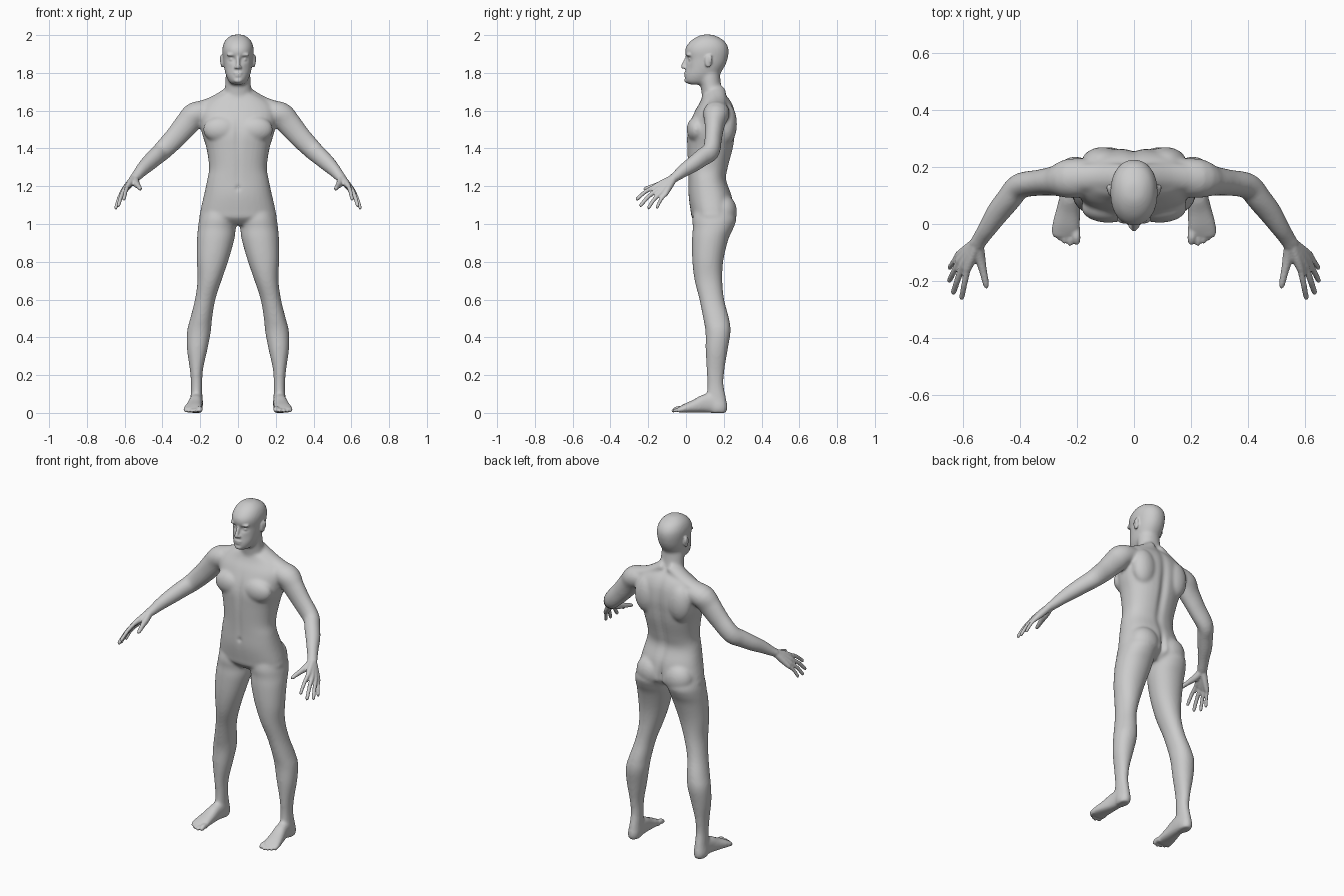
import bpy, bmesh, math
from mathutils import Vector, Matrix


def spline(rows, k=4):
    """Catmull-Rom interpolation of rows of numbers."""
    out = []
    for i in range(len(rows) - 1):
        a, b, c, d = (rows[max(i - 1, 0)], rows[i], rows[i + 1], rows[min(i + 2, len(rows) - 1)])
        for j in range(k):
            t = j / k
            out.append([0.5 * (2 * q + (r - p) * t + (2 * p - 5 * q + 4 * r - s) * t * t
                               + (3 * q - p - 3 * r + s) * t ** 3) for p, q, r, s in zip(a, b, c, d)])
    return out + [list(rows[-1])]


def loft(bm, rings, power=2.0, n=32):
    """Skin superellipse rings given as (centre, u, v)."""
    e, loops = 2 / power, []
    for cen, u, v in rings:
        loop = []
        for i in range(n):
            a = 2 * math.pi * i / n
            c, s = math.cos(a), math.sin(a)
            loop.append(bm.verts.new(cen + u * math.copysign(abs(c) ** e, c)
                                     + v * math.copysign(abs(s) ** e, s)))
        loops.append(loop)
    for p, q in zip(loops, loops[1:]):
        for i in range(n):
            j = (i + 1) % n
            bm.faces.new((p[i], p[j], q[j], q[i]))
    bm.faces.new(loops[0][::-1])
    bm.faces.new(loops[-1])


def column(bm, rows, power=2.0):
    """Upright loft: rows of z, centre x, half width, front y, back y."""
    loft(bm, [(Vector((x, (f + b) / 2, z)), Vector((max(w, .002), 0, 0)), Vector((0, max(b - f, .004) / 2, 0)))
              for z, x, w, f, b in spline(rows)], power)


def tube(bm, rows, power=2.0, n=24):
    """Loft along a path: rows of x, y, z, horizontal radius, other radius."""
    rows = spline(rows)
    pts = [Vector(r[:3]) for r in rows]
    rings = []
    for i, r in enumerate(rows):
        t = (pts[min(i + 1, len(pts) - 1)] - pts[max(i - 1, 0)]).normalized()
        u = t.cross(Vector((0, 0, 1))).normalized()
        rings.append((pts[i], u * max(r[3], .001), u.cross(t) * max(r[4], .001)))
    loft(bm, rings, power, n)


def digit(bm, base, tip, r, lift=0.006):
    """Finger or toe with a rounded tip."""
    a, b = Vector(base), Vector(tip)
    d = (b - a).normalized()
    rows = [(a, r * 1.15), (a.lerp(b, .5) + Vector((0, 0, lift)), r), (b - d * r, r * .9),
            (b - d * r * .3, r * .65), (b, r * .2)]
    tube(bm, [(*p, q, q) for p, q in rows], n=16)


def blob(bm, centre, radii):
    m = Matrix.Translation(centre) @ Matrix.Diagonal((*radii, 1))
    bmesh.ops.create_uvsphere(bm, u_segments=24, v_segments=16, radius=1, matrix=m)


def mirror(bm, geom):
    """Copy the given geometry to the other side."""
    new = bmesh.ops.duplicate(bm, geom=geom)["geom"]
    for v in new:
        if isinstance(v, bmesh.types.BMVert):
            v.co.x = -v.co.x


def fuse(bm, obj, voxel, smooth):
    """Merge all the overlapping shells into one skin."""
    bmesh.ops.recalc_face_normals(bm, faces=bm.faces[:])
    bm.to_mesh(obj.data)
    bm.free()
    m = obj.modifiers.new("fuse", 'REMESH')
    m.mode, m.voxel_size, m.use_smooth_shade = 'VOXEL', voxel, True
    s = obj.modifiers.new("soften", 'SMOOTH')
    s.factor, s.iterations = 0.5, smooth
    dg = bpy.context.evaluated_depsgraph_get()
    mesh = bpy.data.meshes.new_from_object(obj.evaluated_get(dg))
    obj.modifiers.clear()
    obj.data = mesh


body = bpy.data.objects.new("body", bpy.data.meshes.new("body"))
bpy.context.collection.objects.link(body)
bm = bmesh.new()

# leg
column(bm, [(1.10, .10, .08, .05, .24), (1.03, .105, .099, .034, .266), (.98, .112, .1, .036, .252),
            (.92, .118, .099, .032, .225), (.81, .134, .084, .033, .198), (.705, .15, .064, .045, .192),
            (.6, .174, .054, .071, .202), (.5, .195, .058, .091, .228), (.43, .207, .063, .103, .236),
            (.335, .216, .054, .104, .221), (.23, .22, .035, .109, .204), (.15, .219, .03, .113, .199),
            (.08, .22, .032, .11, .212), (.03, .222, .036, .12, .22), (0, .222, .03, .13, .213)], 2.1)
# foot
tube(bm, [(.217, .20, .03, .025, .03), (.219, .15, .05, .034, .05), (.223, .10, .049, .036, .049),
          (.23, .05, .036, .042, .036), (.237, 0, .025, .049, .025), (.24, -.03, .017, .051, .017),
          (.24, -.048, .012, .044, .012)], 2.5)
# arm and trapezius
tube(bm, [(.12, .165, 1.60, .06, .05), (.22, .16, 1.583, .07, .066), (.27, .152, 1.53, .054, .065),
          (.33, .145, 1.46, .046, .058), (.40, .133, 1.388, .045, .052), (.437, .09, 1.355, .044, .048),
          (.477, .04, 1.318, .041, .043), (.51, -.01, 1.285, .034, .036), (.54, -.055, 1.25, .029, .027),
          (.555, -.08, 1.235, .03, .022)])
tube(bm, [(.02, .16, 1.71, .05, .035), (.12, .165, 1.645, .05, .036), (.22, .16, 1.61, .05, .035)])
# chest, shoulder blade and buttock
blob(bm, (.09, .056, 1.50), (.095, .052, .07))
blob(bm, (.11, .215, 1.53), (.075, .055, .11))
blob(bm, (.092, .198, 1.065), (.09, .072, .09))
mirror(bm, bm.verts[:] + bm.edges[:] + bm.faces[:])
# torso
column(bm, [(.995, 0, .08, .07, .2), (1.03, 0, .195, .033, .25), (1.065, 0, .2, .025, .255),
            (1.15, 0, .181, .013, .243), (1.235, 0, .163, .012, .214), (1.30, 0, .153, .01, .224),
            (1.40, 0, .167, .006, .25), (1.47, 0, .188, .005, .26), (1.53, 0, .2, .018, .265),
            (1.60, 0, .205, .048, .258), (1.65, 0, .165, .077, .238), (1.69, 0, .09, .09, .205)], 2.3)
# neck
column(bm, [(1.62, 0, .09, .09, .21), (1.68, 0, .076, .084, .2), (1.73, 0, .069, .077, .188),
            (1.78, 0, .066, .065, .182), (1.82, 0, .06, .07, .18)])
# head
column(bm, [(1.738, 0, .028, .02, .10), (1.752, 0, .046, -.003, .14), (1.785, 0, .063, -.007, .172),
            (1.82, 0, .072, -.003, .197), (1.85, 0, .077, .001, .213), (1.88, 0, .08, .001, .222),
            (1.91, 0, .083, -.006, .226), (1.94, 0, .081, .001, .222), (1.97, 0, .069, .026, .202),
            (1.99, 0, .049, .056, .17), (2.0, 0, .03, .08, .145), (2.003, 0, .012, .1, .125)], 2.15)
fuse(bm, body, .008, 8)

# soft carving: centre, spread, push
dents = [((0, .25, 1.40), (.016, .06, .17), (0, -.013, 0)),
         ((0, .01, 1.48), (.012, .04, .06), (0, .007, 0)),
         ((0, .01, 1.28), (.010, .04, .09), (0, .004, 0)),
         ((0, .012, 1.19), (.008, .03, .009), (0, .007, 0)),
         ((0, .25, 1.05), (.010, .06, .05), (0, -.02, 0)),
         ((.05, -.005, 1.825), (.014, .03, .02), (0, .005, 0)),
         ((-.05, -.005, 1.825), (.014, .03, .02), (0, .005, 0)),
         ((.032, .005, 1.872), (.014, .03, .011), (0, .013, 0)),
         ((-.032, .005, 1.872), (.014, .03, .011), (0, .013, 0))]
for cen, spread, push in dents:
    for v in body.data.vertices:
        d = sum(((p - c) / s) ** 2 for p, c, s in zip(v.co, cen, spread))
        if d < 12:
            v.co += Vector(push) * math.exp(-d / 2)

bm = bmesh.new()
# hand: palm bones with fingers, then thumb
wrist = Vector((.55, -.065, 1.243))
for knuckle, tip, r in [((.585, -.162, 1.20), (.605, -.265, 1.128), .0105),
                        ((.603, -.150, 1.182), (.635, -.246, 1.094), .011),
                        ((.614, -.131, 1.168), (.649, -.203, 1.081), .0105),
                        ((.617, -.110, 1.157), (.649, -.157, 1.083), .0095)]:
    k = Vector(knuckle)
    start = wrist.lerp(k, .1)
    tube(bm, [(*start, .02, .02), (*wrist.lerp(k, .6), .017, .018), (*k, .013, .013),
              (*(k + (k - wrist) * .08), .008, .008)], n=16)
    digit(bm, k, tip, r, .008)
tube(bm, [(.545, -.07, 1.24, .018, .02), (.54, -.115, 1.216, .019, .02), (.53, -.16, 1.203, .014, .015),
          (.522, -.195, 1.193, .012, .012), (.518, -.215, 1.186, .01, .01), (.517, -.226, 1.182, .004, .004)])
# toes
for x0, x1, y, r in [(.205, .2, -.073, .015), (.225, .223, -.077, .0105), (.243, .243, -.07, .01),
                     (.26, .261, -.059, .0095), (.275, .278, -.046, .009)]:
    digit(bm, (x0, -.015, r + .004), (x1, y, r), r, .004)
# ear, eye, brow and nostril wing
blob(bm, (.084, .118, 1.862), (.009, .019, .034))
blob(bm, (.088, .127, 1.872), (.009, .012, .024))
blob(bm, (.032, .027, 1.871), (.015, .014, .010))
blob(bm, (.033, .016, 1.896), (.028, .016, .009))
blob(bm, (.013, -.004, 1.829), (.008, .012, .008))
mirror(bm, bm.verts[:] + bm.edges[:] + bm.faces[:])
# nose, lips and chin
tube(bm, [(0, .008, 1.885, .009, .010), (0, -.006, 1.852, .010, .012), (0, -.015, 1.832, .012, .012),
          (0, -.012, 1.824, .008, .006)])
blob(bm, (0, .002, 1.798), (.026, .013, .007))
blob(bm, (0, .002, 1.785), (.022, .012, .006))
blob(bm, (0, .006, 1.760), (.024, .015, .014))
bm.from_mesh(body.data)
fuse(bm, body, .0055, 2)

# flat soles
for v in body.data.vertices:
    v.co.z = max(v.co.z, 0)
body.data.update()
for p in body.data.polygons:
    p.use_smooth = True
